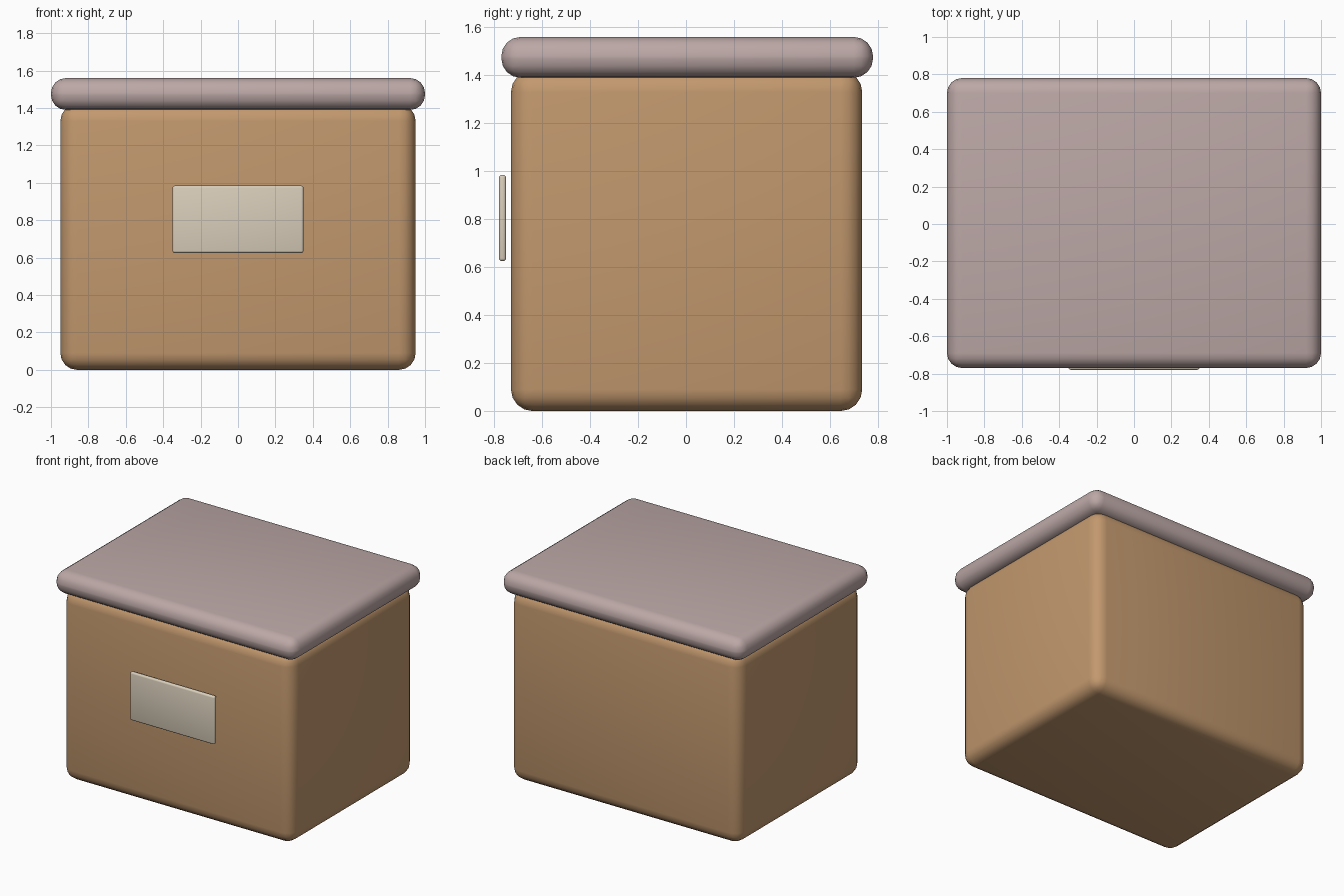
import bpy
import math

if "Cube" in bpy.data.objects:
    bpy.data.objects.remove(bpy.data.objects["Cube"])


def material(name, rgb):
    m = bpy.data.materials.new(name)
    m.diffuse_color = (*rgb, 1.0)
    m.use_nodes = True
    m.node_tree.nodes["Principled BSDF"].inputs["Base Color"].default_value = m.diffuse_color
    return m


def rounded_box(name, low, high, radius, segments, mat):
    """Box between two corners with rounded edges."""
    bpy.ops.mesh.primitive_cube_add(size=1)
    ob = bpy.context.object
    ob.name = name
    ob.location = [(a + b) / 2 for a, b in zip(low, high)]
    ob.scale = [b - a for a, b in zip(low, high)]
    bpy.ops.object.transform_apply(location=False, rotation=False, scale=True)
    bevel = ob.modifiers.new("rounded_edges", 'BEVEL')
    bevel.width = radius
    bevel.segments = segments
    bevel.limit_method = 'NONE'
    bpy.ops.object.modifier_apply(modifier=bevel.name)
    bpy.ops.object.shade_smooth_by_angle(angle=math.radians(35))
    ob.data.materials.append(mat)
    return ob


cardboard = material("cardboard brown", (0.54, 0.315, 0.155))
mauve = material("dusty mauve", (0.50, 0.39, 0.38))
paper = material("cream paper", (0.70, 0.62, 0.50))

# Box body
rounded_box("box_body", (-0.95, -0.73, 0), (0.95, 0.735, 1.42), 0.09, 4, cardboard)
# Overhanging lid
rounded_box("lid", (-1.0, -0.77, 1.39), (1.0, 0.78, 1.56), 0.08, 4, mauve)
# Label plate held just off the front
rounded_box("front_label", (-0.35, -0.78, 0.625), (0.35, -0.75, 0.985), 0.012, 3, paper)
